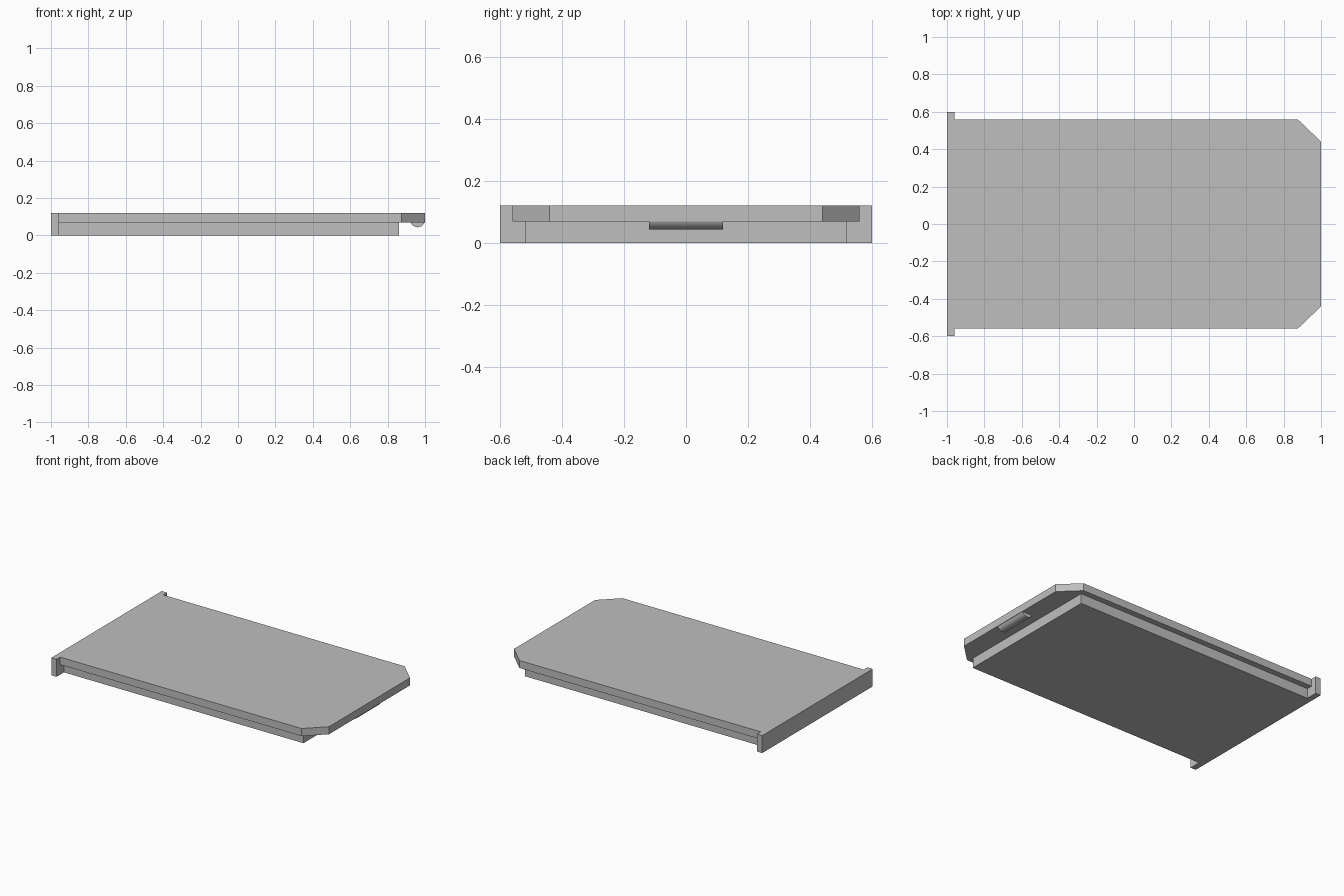
import bpy
import bmesh
import math

cube = bpy.data.objects.get("Cube")
if cube:
    bpy.data.objects.remove(cube, do_unlink=True)

GREY = (0.52, 0.52, 0.52, 1.0)
grey = bpy.data.materials.new("plain grey")
grey.use_nodes = True
grey.diffuse_color = GREY
grey.node_tree.nodes["Principled BSDF"].inputs["Base Color"].default_value = GREY

HEIGHT, STEP = 0.12, 0.068      # overall height, underside of the top plate
BACK, INNER = -1.0, -0.96       # outer and inner face of the end wall


def prism(name, outline, z0, z1):
    """Extrude a flat outline from z0 up to z1."""
    bm = bmesh.new()
    face = bm.faces.new([bm.verts.new((x, y, z0)) for x, y in outline])
    grown = bmesh.ops.extrude_face_region(bm, geom=[face])["geom"]
    verts = [v for v in grown if isinstance(v, bmesh.types.BMVert)]
    bmesh.ops.translate(bm, verts=verts, vec=(0, 0, z1 - z0))
    bmesh.ops.recalc_face_normals(bm, faces=bm.faces)
    mesh = bpy.data.meshes.new(name)
    bm.to_mesh(mesh)
    bm.free()
    obj = bpy.data.objects.new(name, mesh)
    bpy.context.collection.objects.link(obj)
    mesh.materials.append(grey)
    return obj


def mirrored(half):
    """Complete an outline given on its -y side."""
    return half + [(x, -y) for x, y in reversed(half)]


# Top plate with two clipped corners
prism("top_plate", mirrored([(INNER, -0.56), (0.875, -0.56), (1.0, -0.44)]), STEP, HEIGHT)

# Narrower body underneath
prism("lower_body", mirrored([(INNER, -0.52), (0.862, -0.52)]), 0, STEP)

# Full-height wall that overhangs both sides
prism("end_wall", mirrored([(BACK, -0.6), (INNER, -0.6)]), 0, HEIGHT)

# Rounded catch under the free end: the part of a cylinder below the plate
radius, centre_z = 0.04, 0.083
half_angle = math.acos((centre_z - STEP) / radius)
steps = 16
arc = []
for i in range(steps + 1):
    a = half_angle * (2 * i / steps - 1)
    arc.append((radius * math.sin(a), -radius * math.cos(a)))
catch = prism("snap_catch", arc, -0.12, 0.12)
catch.rotation_euler = (math.pi / 2, 0, 0)
catch.location = (0.96, 0, centre_z)
bpy.ops.object.select_all(action='DESELECT')
catch.select_set(True)
bpy.context.view_layer.objects.active = catch
bpy.ops.object.shade_smooth_by_angle(angle=math.radians(30))
